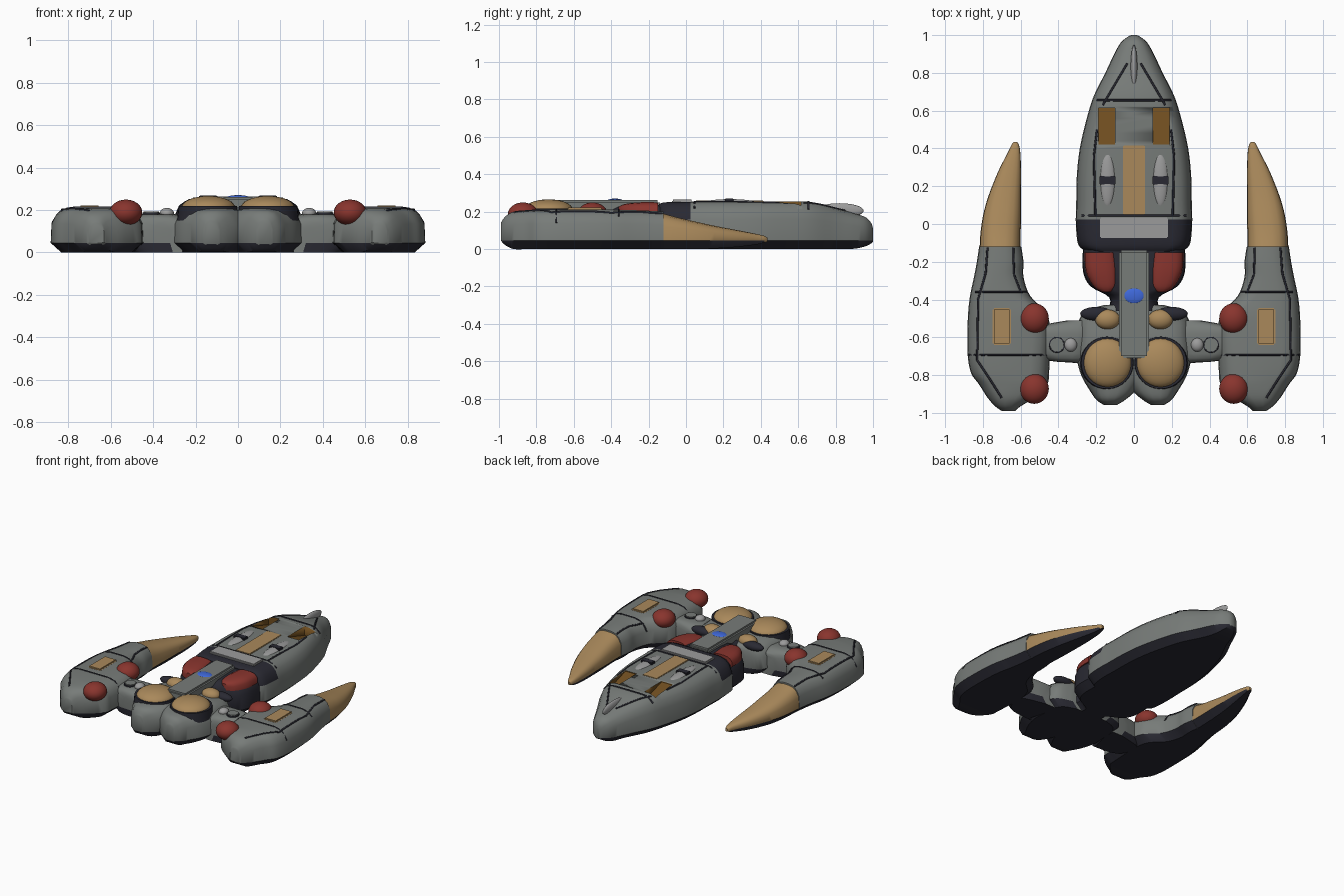
import bpy, bmesh, math
from mathutils import Vector
from mathutils.bvhtree import BVHTree

if "Cube" in bpy.data.objects:
    bpy.data.objects.remove(bpy.data.objects["Cube"])


def mat(name, r, g, b):
    m = bpy.data.materials.new(name)
    m.diffuse_color = (r, g, b, 1)
    m.use_nodes = True
    m.node_tree.nodes["Principled BSDF"].inputs["Base Color"].default_value = m.diffuse_color
    return m


GREY = mat("hull grey", .185, .2, .19)
DARK = mat("dark trim", .022, .022, .032)
GOLD = mat("gold", .40, .25, .105)
RED = mat("red", .25, .035, .027)
BLUE = mat("blue", .05, .14, .70)
BROWN = mat("window brown", .16, .075, .014)
LIGHT = mat("light grey", .33, .33, .33)


def finish(bm, name, mats, rule=None, angle=40):
    bmesh.ops.recalc_face_normals(bm, faces=bm.faces)
    me = bpy.data.meshes.new(name)
    if rule:
        for f in bm.faces:
            f.material_index = rule(f.calc_center_median())
    bm.to_mesh(me)
    bm.free()
    for m in mats:
        me.materials.append(m)
    ob = bpy.data.objects.new(name, me)
    bpy.context.collection.objects.link(ob)
    bpy.ops.object.select_all(action='DESELECT')
    ob.select_set(True)
    bpy.context.view_layer.objects.active = ob
    bpy.ops.object.shade_smooth_by_angle(angle=math.radians(angle))
    return ob


def spline(st, n=4):
    """Catmull-Rom through the station tuples."""
    out = []
    for i in range(len(st) - 1):
        p0, p1, p2, p3 = (st[max(0, min(len(st) - 1, i + k))] for k in (-1, 0, 1, 2))
        for k in range(n):
            t = k / n
            out.append([.5 * (2 * b + (c - a) * t + (2 * a - 5 * b + 4 * c - d) * t * t
                              + (3 * b - a - 3 * c + d) * t ** 3)
                        for a, b, c, d in zip(p0, p1, p2, p3)])
    return out + [list(st[-1])]


# shell section: (inset, height fraction)
SHOULDER = [(.004, .55), (.026, .8), (.055, .94), (.10, 1)]


def loft(name, stations, mats=(GREY, DARK), s=1, rule=None, n=4):
    """Rounded shell along y; station = y, x_inner, x_outer, top, bottom."""
    bm = bmesh.new()
    rings = []
    for y, a, b, top, bot in spline(stations, n):
        c, w = (a + b) / 2, max((b - a) / 2, .004)
        k = min(1, w / .13)
        belt = max(.045, bot + .003)
        half = [(w - .05 * k, bot), (w, belt)]
        half += [(w - i * k, belt + (top - belt) * h) for i, h in SHOULDER]
        pts = half + [(-x, z) for x, z in reversed(half)]
        rings.append([bm.verts.new((s * (c + x), y, z)) for x, z in pts])
    for r, q in zip(rings, rings[1:]):
        for i in range(len(r)):
            j = (i + 1) % len(r)
            bm.faces.new((r[i], r[j], q[j], q[i]))
    bm.faces.new(rings[0])
    bm.faces.new(rings[-1])
    return finish(bm, name, mats, rule or (lambda p: 1 if p.z < .04 else 0))


def box(name, x, y, z, m, bevel=.006):
    bm = bmesh.new()
    bmesh.ops.create_cube(bm, size=1)
    for v in bm.verts:
        v.co = [r[0] + (q + .5) * (r[1] - r[0]) for q, r in zip(v.co, (x, y, z))]
    if bevel:
        bmesh.ops.bevel(bm, geom=bm.edges[:], offset=bevel, segments=2, affect='EDGES')
    return finish(bm, name, [m])


def ball(name, c, r, m):
    bm = bmesh.new()
    bmesh.ops.create_uvsphere(bm, u_segments=28, v_segments=16, radius=1)
    for v in bm.verts:
        v.co = [c[i] + v.co[i] * r[i] for i in range(3)]
    return finish(bm, name, [m])


def disc(name, x, y, r, z0, z1, m):
    bm = bmesh.new()
    bmesh.ops.create_cone(bm, cap_ends=True, segments=32, radius1=r, radius2=r * .95, depth=z1 - z0)
    bmesh.ops.translate(bm, verts=bm.verts, vec=(x, y, (z0 + z1) / 2))
    return finish(bm, name, [m])


def seam(name, ob, pts, r=.006):
    """Thin dark panel line draped on a part."""
    me = ob.data
    tree = BVHTree.FromPolygons([v.co for v in me.vertices], [p.vertices for p in me.polygons])
    path = []
    for a, b in zip(pts, pts[1:]):
        for k in range(13):
            x, y = (a[i] + (b[i] - a[i]) * k / 12 for i in (0, 1))
            hit = tree.ray_cast(Vector((x, y, 1)), Vector((0, 0, -1)))[0]
            if hit and (not path or (hit - path[-1]).length > .004):
                path.append(hit)
    cu = bpy.data.curves.new(name, 'CURVE')
    cu.dimensions = '3D'
    cu.bevel_depth, cu.bevel_resolution, cu.use_fill_caps = r, 1, True
    sp = cu.splines.new('POLY')
    sp.points.add(len(path) - 1)
    for q, p in zip(sp.points, path):
        q.co = (*p, 1)
    cu.materials.append(DARK)
    bpy.context.collection.objects.link(bpy.data.objects.new(name, cu))


# main hull with dark rear collar
hull = loft("hull", [(y, -w, w, t, b) for y, w, t, b in (
    (-.145, .25, .24, .0), (-.11, .295, .25, 0), (0, .308, .252, 0), (.1, .306, .253, 0),
    (.25, .303, .254, 0), (.4, .287, .255, 0), (.56, .25, .255, 0), (.68, .212, .25, 0),
    (.8, .152, .22, 0), (.9, .105, .19, .002), (.96, .07, .17, .015), (.99, .035, .14, .03),
    (1, .015, .11, .04))], [GREY, DARK, BROWN],
    rule=lambda p: 1 if p.z < .04 or (p.y < .03 and p.z > .13) else 0)

# sloping window recesses cut in the hull
for s in (-1, 1):
    bm = bmesh.new()
    side = [(.42, .25), (.615, .19), (.615, .4), (.42, .4)]
    a, b = ([bm.verts.new((s * x, y, z)) for y, z in side] for x in (.10, .188))
    bm.faces.new(a)
    bm.faces.new(b)
    for i in range(4):
        j = (i + 1) % 4
        bm.faces.new((a[i], a[j], b[j], b[i]))
    cut = finish(bm, "window_cutter", [GREY, DARK, BROWN], lambda p: 2)
    cut.hide_render = True
    md = hull.modifiers.new("cut", 'BOOLEAN')
    md.operation, md.object, md.solver = 'DIFFERENCE', cut, 'EXACT'
    bpy.context.view_layer.objects.active = hull
    bpy.ops.object.modifier_apply(modifier="cut")
    bpy.data.objects.remove(cut)

# hull deck details
box("deck_stripe", (-.057, .057), (.05, .415), (.24, .259), GOLD, .003)
box("deck_plate", (-.18, .18), (-.075, .035), (.22, .264), LIGHT)
ball("nose_fin", (0, .82, .205), (.018, .13, .04), LIGHT)
seam("hull_cross_seam", hull, [(-.275, .045), (.275, .045)])
seam("nose_cross_seam", hull, [(-.195, .655), (.195, .655)])

# neck, spine and sensor
loft("neck", [(-.46, -.14, .14, .22, 0), (-.39, -.13, .13, .225, 0), (-.33, -.23, .23, .23, 0),
              (-.25, -.27, .27, .235, 0), (-.12, -.27, .27, .235, 0)], [DARK])
box("spine", (-.08, .08), (-.71, -.14), (.15, .262), GREY, .012)
ball("sensor", (0, -.38, .258), (.055, .042, .012), BLUE)

for s, side in ((-1, "left_"), (1, "right_")):
    # deck pods
    ball(side + "deck_capsule", (s * .14, .235, .245), (.041, .148, .022), LIGHT)
    box(side + "capsule_band", sorted((s * .097, s * .183)), (.208, .255), (.24, .269), DARK, .004)
    seam(side + "hull_seam", hull, [(s * .205, .045), (s * .212, .36), (s * .195, .5)])
    seam(side + "nose_seam", hull, [(s * .165, .63), (s * .1, .74), (s * .035, .85)])

    # red neck pads
    loft(side + "red_pad", [(-.36, .12, .17, .225, .18), (-.33, .09, .215, .24, .18),
                            (-.25, .085, .255, .25, .18), (-.15, .095, .262, .25, .18)], [RED], s)

    # engine block lobe with its dome
    loft(side + "engine_lobe", [(-.958, .09, .16, .15, .04), (-.93, .045, .2, .19, .01),
                                (-.88, -.01, .235, .205, 0), (-.8, -.05, .28, .21, 0),
                                (-.7, -.05, .305, .21, 0), (-.6, -.05, .30, .21, 0),
                                (-.52, -.05, .295, .2, 0), (-.46, -.05, .255, .2, 0),
                                (-.43, -.05, .16, .19, 0)], s=s)
    disc(side + "engine_ring", s * .142, -.735, .145, .15, .218, DARK)
    ball(side + "engine_dome", (s * .14, -.735, .21), (.127, .13, .056), GOLD)
    ball(side + "small_dome", (s * .14, -.505, .205), (.066, .052, .04), GOLD)
    ball(side + "dark_fairing", (s * .2, -.475, .195), (.085, .036, .03), DARK)

    # arm to the outer pod
    loft(side + "arm", [(-.735, .25, .32, .12, .0), (-.71, .23, .5, .172, 0), (-.6, .2, .55, .182, 0),
                        (-.545, .2, .52, .175, 0), (-.51, .2, .35, .15, 0)], s=s)
    disc(side + "arm_joint_rim", s * .408, -.64, .044, .16, .188, DARK)
    disc(side + "arm_joint", s * .408, -.64, .038, .16, .194, GREY)
    ball(side + "arm_stub", (s * .335, -.64, .185), (.033, .036, .025), LIGHT)

    # outer pod
    pod = loft(side + "pod", [(-.99, .63, .70, .14, .045), (-.965, .6, .735, .175, .02),
                              (-.92, .53, .775, .2, 0), (-.85, .46, .82, .208, 0),
                              (-.79, .45, .862, .21, 0), (-.7, .445, .88, .212, 0),
                              (-.58, .44, .882, .212, 0), (-.47, .465, .878, .212, 0),
                              (-.38, .55, .868, .21, 0), (-.28, .585, .847, .208, 0),
                              (-.2, .585, .832, .205, 0), (-.12, .597, .82, .2, 0)], s=s)
    box(side + "pod_plate", sorted((s * .65, s * .75)), (-.64, -.445), (.19, .221), GOLD, .008)
    for y, a, b in ((-.36, .565, .865), (-.693, .46, .875)):
        seam(side + "pod_cross_seam", pod, [(s * a, y), (s * b, y)], .005)
    seam(side + "pod_outer_seam", pod, [(s * .775, -.125), (s * .785, -.26), (s * .825, -.4),
                                        (s * .83, -.72), (s * .77, -.81), (s * .7, -.92)])
    seam(side + "pod_inner_seam", pod, [(s * .64, -.125), (s * .635, -.27), (s * .6, -.36)])

    # red spheres on the inner edge
    for y in (-.5, -.872):
        ball(side + "red_sphere", (s * .528, y, .188), (.077, .08, .061), RED)

    # forward claw
    loft(side + "claw", [(-.122, .6, .817, .19, 0), (-.05, .6, .813, .17, 0), (.05, .598, .798, .147, 0),
                         (.15, .598, .77, .125, .003), (.28, .598, .718, .1, .012),
                         (.38, .602, .667, .08, .025), (.42, .61, .648, .07, .035),
                         (.435, .62, .636, .06, .04)], [GOLD, DARK], s)
